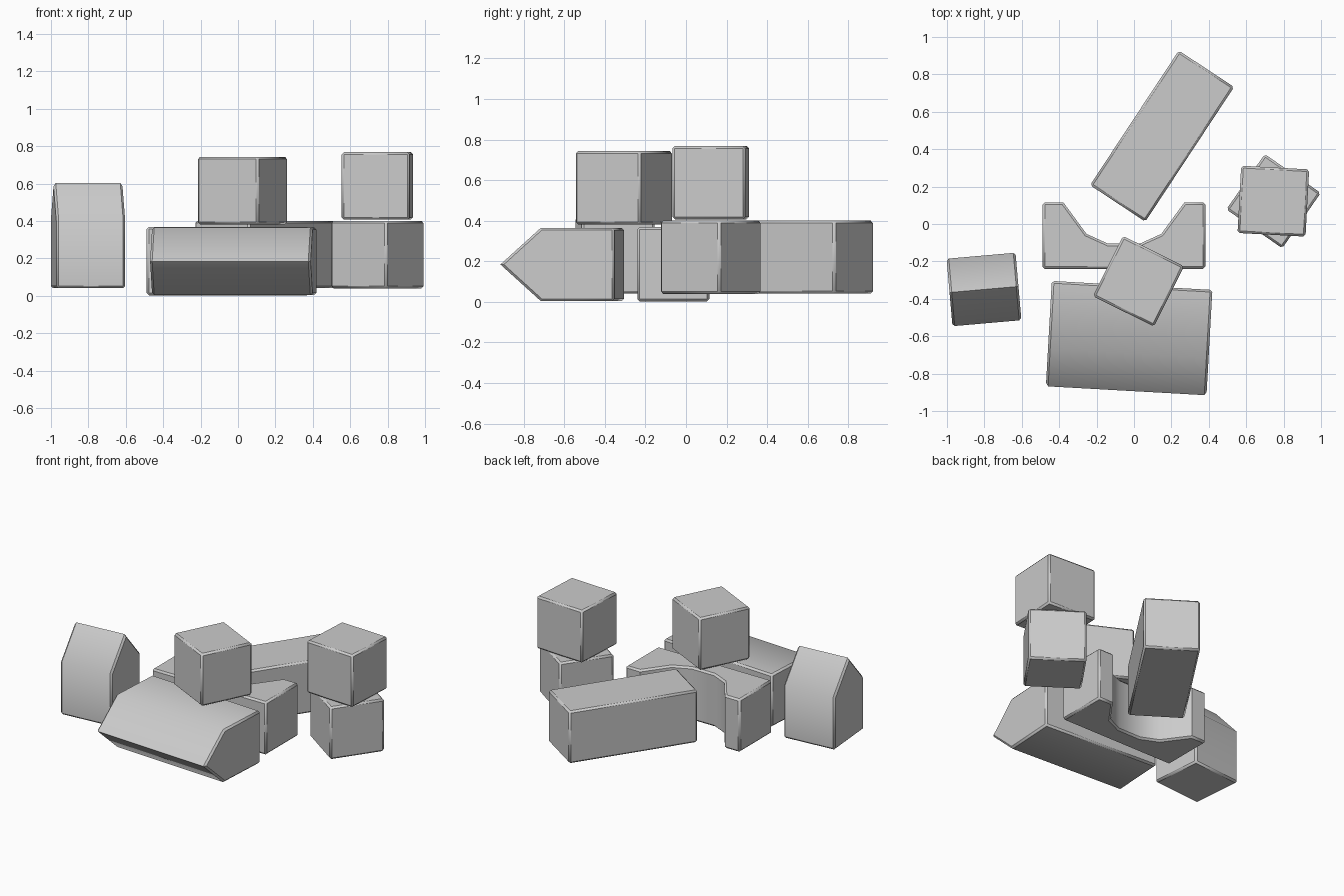
import bpy, bmesh
from math import radians
from mathutils import Matrix, Vector

if "Cube" in bpy.data.objects:
    bpy.data.objects.remove(bpy.data.objects["Cube"])

BEVEL = 0.012
# maps an extrusion along z to one along x, with the profile in the y-z plane
SIDEWAYS = Matrix(((0, 0, 1, 0), (1, 0, 0, 0), (0, 1, 0, 0), (0, 0, 0, 1)))


def block(name, profile, depth, loc, yaw=0.0, tilt=Matrix.Identity(4)):
    """Extrude a 2D profile, chamfer its square edges, then place it."""
    bm = bmesh.new()
    base = bm.faces.new([bm.verts.new((x, y, -depth / 2)) for x, y in profile])
    ext = bmesh.ops.extrude_face_region(bm, geom=[base])
    top = [v for v in ext["geom"] if isinstance(v, bmesh.types.BMVert)]
    bmesh.ops.translate(bm, verts=top, vec=Vector((0, 0, depth)))
    bmesh.ops.recalc_face_normals(bm, faces=bm.faces)
    square = [e for e in bm.edges
              if abs(e.calc_face_angle() - radians(90)) < radians(2)]
    bmesh.ops.bevel(bm, geom=square, offset=BEVEL, segments=1,
                    profile=0.5, affect='EDGES')
    bm.transform(tilt)
    bmesh.ops.recalc_face_normals(bm, faces=bm.faces)
    mesh = bpy.data.meshes.new(name)
    bm.to_mesh(mesh)
    bm.free()
    obj = bpy.data.objects.new(name, mesh)
    bpy.context.collection.objects.link(obj)
    obj.location = loc
    obj.rotation_euler.z = radians(yaw)
    bpy.ops.object.select_all(action='DESELECT')
    obj.select_set(True)
    bpy.context.view_layer.objects.active = obj
    bpy.ops.object.shade_smooth_by_angle(angle=radians(43))
    return obj


def rect(w, h):
    return [(-w / 2, -h / 2), (w / 2, -h / 2), (w / 2, h / 2), (-w / 2, h / 2)]


# Long plank and the three cubes
block("long_block", rect(0.862, 0.354), 0.36, (0.15, 0.47, 0.22), 56.6)
for name, loc, yaw in (
        ("lower_cube", (0.746, 0.122, 0.22), -34.8),
        ("upper_cube", (0.745, 0.122, 0.587), -3.1),
        ("middle_cube", (0.024, -0.306, 0.562), -26.5)):
    block(name, rect(0.364, 0.36), 0.361, loc, yaw)

# Pentagonal blocks: one standing like a house, one lying on its side
house = [(-0.181, -0.282), (0.181, -0.282), (0.181, 0.082),
         (0, 0.282), (-0.181, 0.082)]
block("house_block", house, 0.37, (-0.802, -0.35, 0.322), 5, SIDEWAYS)
block("roof_block", house, 0.86, (-0.026, -0.61, 0.184), -3.2,
      Matrix.Rotation(radians(90), 4, 'X') @ SIDEWAYS)

# Arch block lying flat, its opening facing the back
half = [(0.435, -0.24), (0.435, 0.115), (0.323, 0.115),
        (0.2, -0.053), (0.085, -0.105)]
arch = half + [(-x, y) for x, y in reversed(half)]
block("arch_block", arch, 0.365, (-0.054, 0, 0.185))
